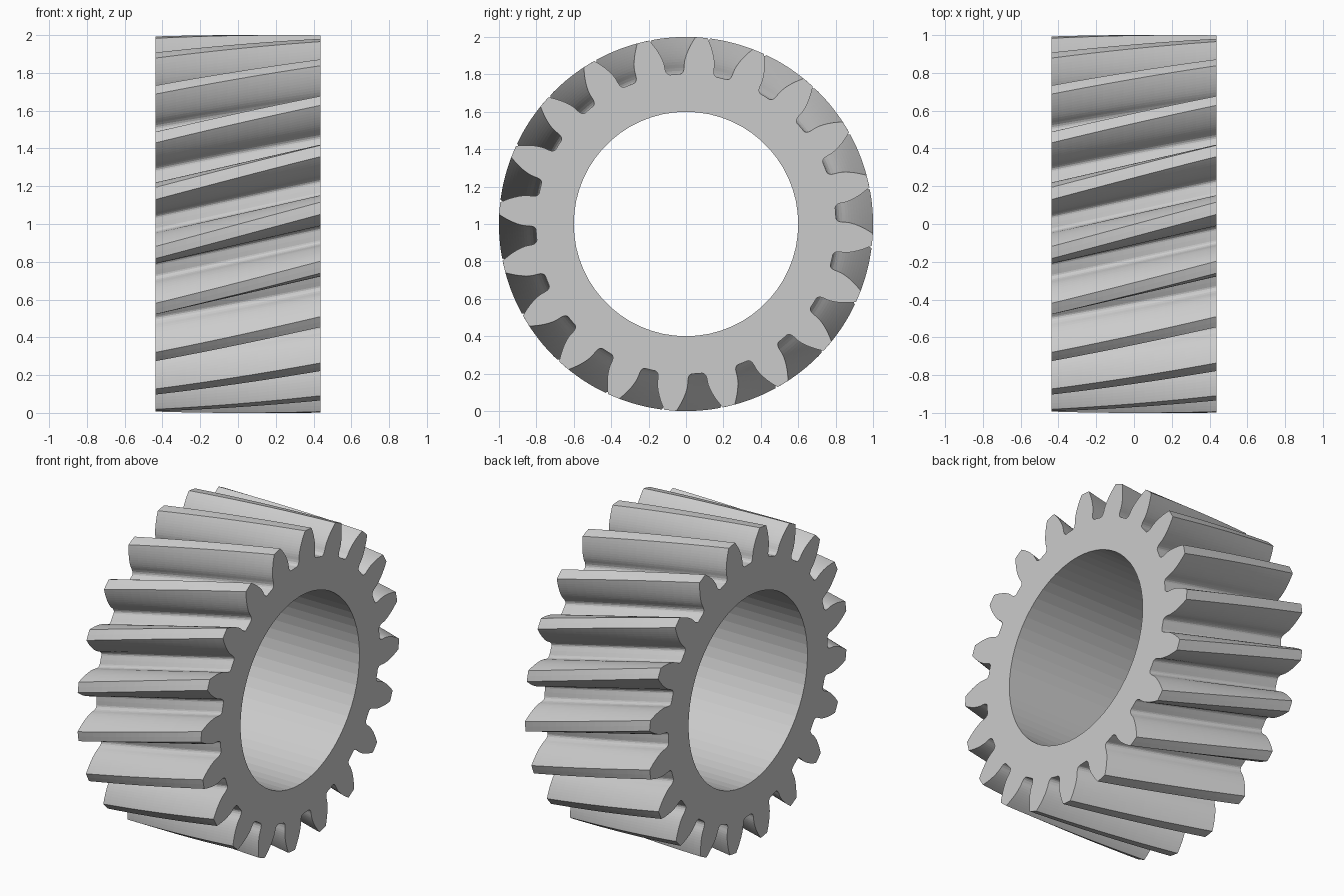
import bpy, bmesh
from math import sin, cos, tan, acos, radians, degrees

if "Cube" in bpy.data.objects:
    bpy.data.objects.remove(bpy.data.objects["Cube"])

TEETH, LAYERS, BORE_STEPS = 20, 16, 3
PITCH = 360 / TEETH
HALF_W, BORE_R = 0.438, 0.6
OUTER_R, PITCH_R, BASE_R, ROOT_R = 1.0, 0.912, 0.8535, 0.802
TWIST, START = 13.5, 26.7      # tooth lead across the width, tooth angle at the -x end


def involute(r):
    a = acos(BASE_R / r)
    return degrees(tan(a) - a)


def half_angle(r):
    return PITCH / 4 + involute(PITCH_R) - involute(r)


# half tooth outline as (radius, angle from tooth centre), tip to root
flank = [(OUTER_R - (OUTER_R - BASE_R) * k / 10) for k in range(11)]
half = [(r, half_angle(r)) for r in flank]
half += [(0.835, 5.5), (0.82, 5.68), (0.81, 6.05), (0.804, 6.55), (ROOT_R, 7.1)]
# full tooth, starting at the middle of the gap before it
tooth = [(ROOT_R, -PITCH / 2)]
tooth += [(r, -a) for r, a in reversed(half)] + [(OUTER_R, 0)] + half
N = len(tooth)

bm = bmesh.new()


def vert(x, r, deg):
    a = radians(deg)
    return bm.verts.new((x, r * cos(a), 1 + r * sin(a)))


# helical tooth rings
rings = []
for j in range(LAYERS + 1):
    t = j / LAYERS
    rings.append([vert(-HALF_W + 2 * HALF_W * t, r, START - TWIST * t + i * PITCH + a)
                  for i in range(TEETH) for r, a in tooth])
for lo, hi in zip(rings, rings[1:]):
    for k in range(len(lo)):
        n = (k + 1) % len(lo)
        bm.faces.new((lo[k], lo[n], hi[n], hi[k]))

# straight bore
M = TEETH * BORE_STEPS
bores = [[vert(x, BORE_R, k * 360 / M) for k in range(M)] for x in (-HALF_W, HALF_W)]
for k in range(M):
    n = (k + 1) % M
    bm.faces.new((bores[0][k], bores[1][k], bores[1][n], bores[0][n]))

# end faces, one sector per tooth
for ring, bore, shift in ((rings[0], bores[0], 1), (rings[-1], bores[1], 0)):
    for i in range(TEETH):
        out = [ring[(i * N + k) % (TEETH * N)] for k in range(N + 1)]
        inn = [bore[((i + shift) * BORE_STEPS + k) % M] for k in range(BORE_STEPS + 1)]
        bm.faces.new(out + inn[::-1])

bmesh.ops.recalc_face_normals(bm, faces=bm.faces)
mesh = bpy.data.meshes.new("helical_gear")
bm.to_mesh(mesh)
bm.free()
gear = bpy.data.objects.new("helical_gear", mesh)
bpy.context.collection.objects.link(gear)
